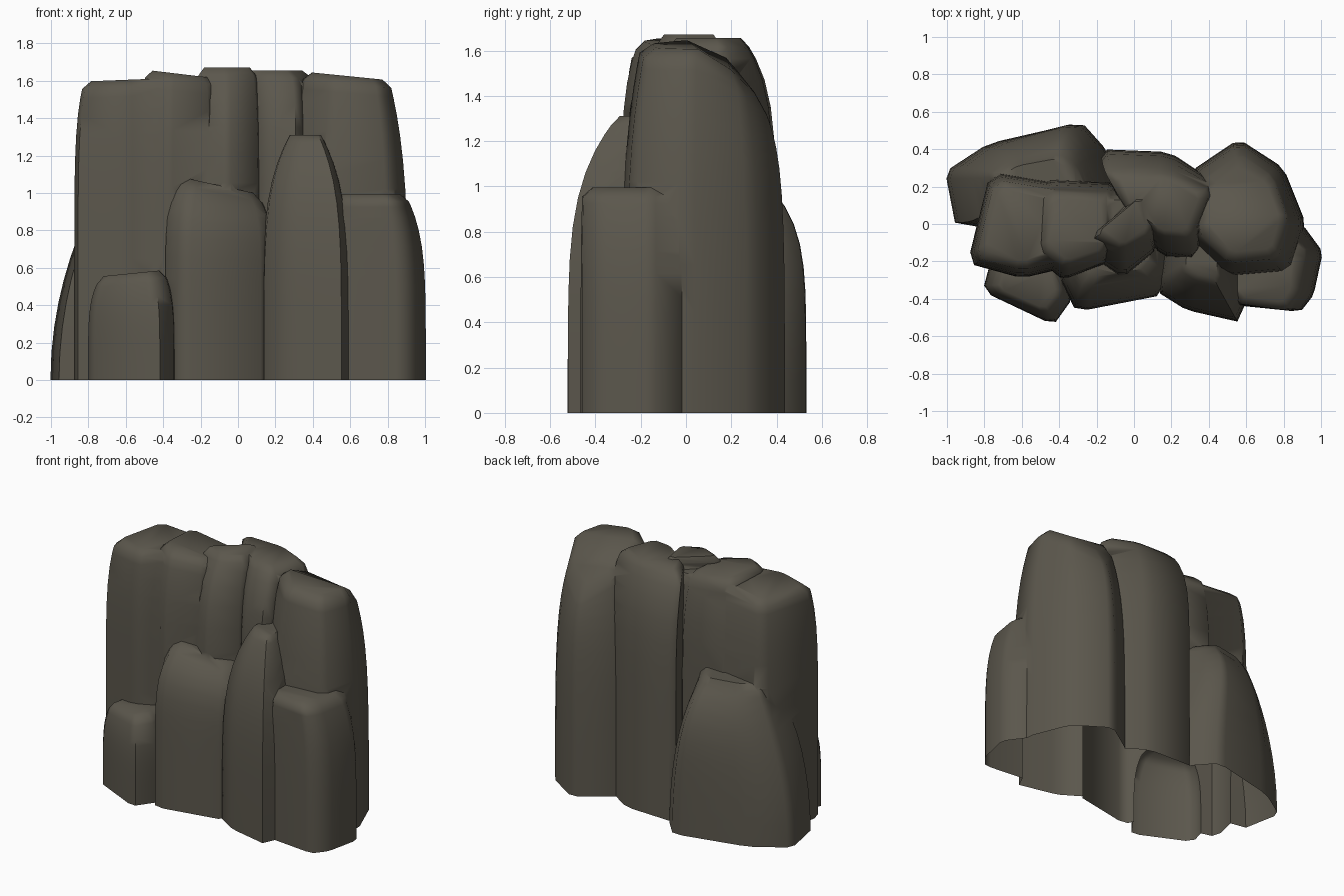
import bpy, bmesh
from mathutils import Vector

if "Cube" in bpy.data.objects:
    bpy.data.objects.remove(bpy.data.objects["Cube"])

stone = bpy.data.materials.new("dark brown stone")
stone.diffuse_color = (0.105, 0.095, 0.073, 1)
stone.use_nodes = True
stone.node_tree.nodes["Principled BSDF"].inputs["Base Color"].default_value = stone.diffuse_color
STEPS = 10


def soften(pts, r=0.12):
    """Cut every corner of an outline a little."""
    out = []
    for i, p in enumerate(pts):
        p, a, b = Vector(p), Vector(pts[i - 1]), Vector(pts[(i + 1) % len(pts)])
        out += [p.lerp(a, r), p.lerp(b, r)]
    return out


def pillar(name, outline, height, ex=.8, ey=.7, px=9, py=None, lean=0, drop=0):
    """Closed pillar that narrows to ex, ey at the top; a high power gives a sharp shoulder."""
    py = py or px
    pts = soften(outline)
    xs, ys = zip(*outline)
    ax, ay = (min(xs) + max(xs)) / 2, (min(ys) + max(ys)) / 2
    levels = [(-.1, 0, 1)]
    for k in range(STEPS + 1):
        t = 1 - (1 - k / STEPS) ** 1.5      # levels crowd together near the top
        levels.append(((height - .04) * t, t, 1))
    levels.append((height, 1, .8))          # chamfered cap
    bm = bmesh.new()
    rings = []
    for z, t, s in levels:
        sx, sy = s * (1 - (1 - ex) * t ** px), s * (1 - (1 - ey) * t ** py)
        ring = []
        for p in pts:
            x, y = ax + (p.x - ax) * sx, ay + (p.y - ay) * sy
            slope = lean * (x - ax) - drop * max(0, y - .11)
            ring.append(bm.verts.new((x, y, z + slope * t ** 4)))
        rings.append(ring)
    n = len(pts)
    for a, b in zip(rings, rings[1:]):
        for i in range(n):
            j = (i + 1) % n
            bm.faces.new((a[i], a[j], b[j], b[i]))
    bm.faces.new(rings[0][::-1])
    bm.faces.new(rings[-1])
    bmesh.ops.triangulate(bm, faces=bm.faces[:])
    bmesh.ops.recalc_face_normals(bm, faces=bm.faces[:])
    me = bpy.data.meshes.new(name)
    bm.to_mesh(me)
    bm.free()
    me.materials.append(stone)
    ob = bpy.data.objects.new(name, me)
    bpy.context.collection.objects.link(ob)
    return ob


# tall left pillar, which the others are fused into
rock = pillar("rock_cliff", [(-.89, -.21), (-.6, -.29), (-.3, -.22), (-.3, .2), (-.77, .28)],
              1.605, ex=.85, ey=.85, px=8, lean=.04)
# solid core behind the pillars
core = pillar("core", [(-.7, -.09), (.6, -.09), (.6, .19), (-.7, .19)], 1.59, ex=.95)
# low mass at back left
back_left = pillar("back_left_mass", [(-1.01, .28), (-.95, -.03), (0, .1), (-.15, .4), (-.28, .545), (-.78, .43)],
                   1.04, ex=.5, ey=.4, px=2, py=6)
# small boulder at front left
boulder = pillar("front_left_boulder", [(-.81, -.36), (-.43, -.54), (-.33, -.4), (-.38, -.1), (-.74, -.1)],
                 .57, ey=.75, px=5, lean=.1)
# middle pillars
mid_left = pillar("middle_left_pillar", [(-.52, -.18), (-.38, -.3), (-.12, -.2), (-.08, .22), (-.5, .24)],
                  1.635, ex=.9, ey=.75, lean=-.12)
centre = pillar("centre_pillar", [(-.26, -.15), (-.06, -.29), (.13, -.13), (.08, .33)],
                1.67, ex=.85, ey=.5)
centre_back = pillar("centre_back_pillar", [(-.19, .4), (.19, .385), (.44, .22), (.33, -.2), (.15, -.17), (-.05, .05)],
                     1.655, ex=.9, ey=.6, px=16, py=9)
# slabs along the front
front_centre = pillar("front_centre_slab", [(-.4, -.28), (-.31, -.47), (.18, -.375), (.2, .3)],
                      1.04, ey=.65, px=9, lean=-.22)
front_right = pillar("front_right_slab", [(.12, -.36), (.28, -.46), (.59, -.53), (.6, .25), (.2, .2)],
                     1.31, ex=.45, ey=.5, px=5)
# low buttress on the right
buttress = pillar("right_buttress", [(.5, -.43), (.89, -.47), (.96, -.38), (1.01, -.15), (.9, 0), (.3, 0)],
                  .995, ex=.74, ey=.97, px=5)
# tall right pillar, falling away at the back
right = pillar("right_pillar",
               [(.25, -.08), (.48, -.29), (.84, -.26), (.92, 0), (.8, .3), (.56, .455), (.3, .28)],
               1.625, ex=.72, ey=.78, px=4, lean=-.1, drop=1.1)

# fuse the pillars into one hollow shell
bpy.context.view_layer.objects.active = rock
for other in (core, back_left, boulder, mid_left, centre, centre_back,
              front_centre, front_right, buttress, right):
    mod = rock.modifiers.new("join", 'BOOLEAN')
    mod.operation, mod.solver, mod.object = 'UNION', 'EXACT', other
    bpy.ops.object.modifier_apply(modifier=mod.name)
    bpy.data.objects.remove(other)

# trim at ground level, leaving the underside open
bm = bmesh.new()
bm.from_mesh(rock.data)
bmesh.ops.bisect_plane(bm, geom=bm.verts[:] + bm.edges[:] + bm.faces[:],
                       plane_co=(0, 0, 0), plane_no=(0, 0, 1), clear_inner=True)
bmesh.ops.remove_doubles(bm, verts=bm.verts[:], dist=.002)
bm.to_mesh(rock.data)
bm.free()

bpy.ops.object.select_all(action='DESELECT')
rock.select_set(True)
bpy.ops.object.shade_smooth_by_angle(angle=1.0)
